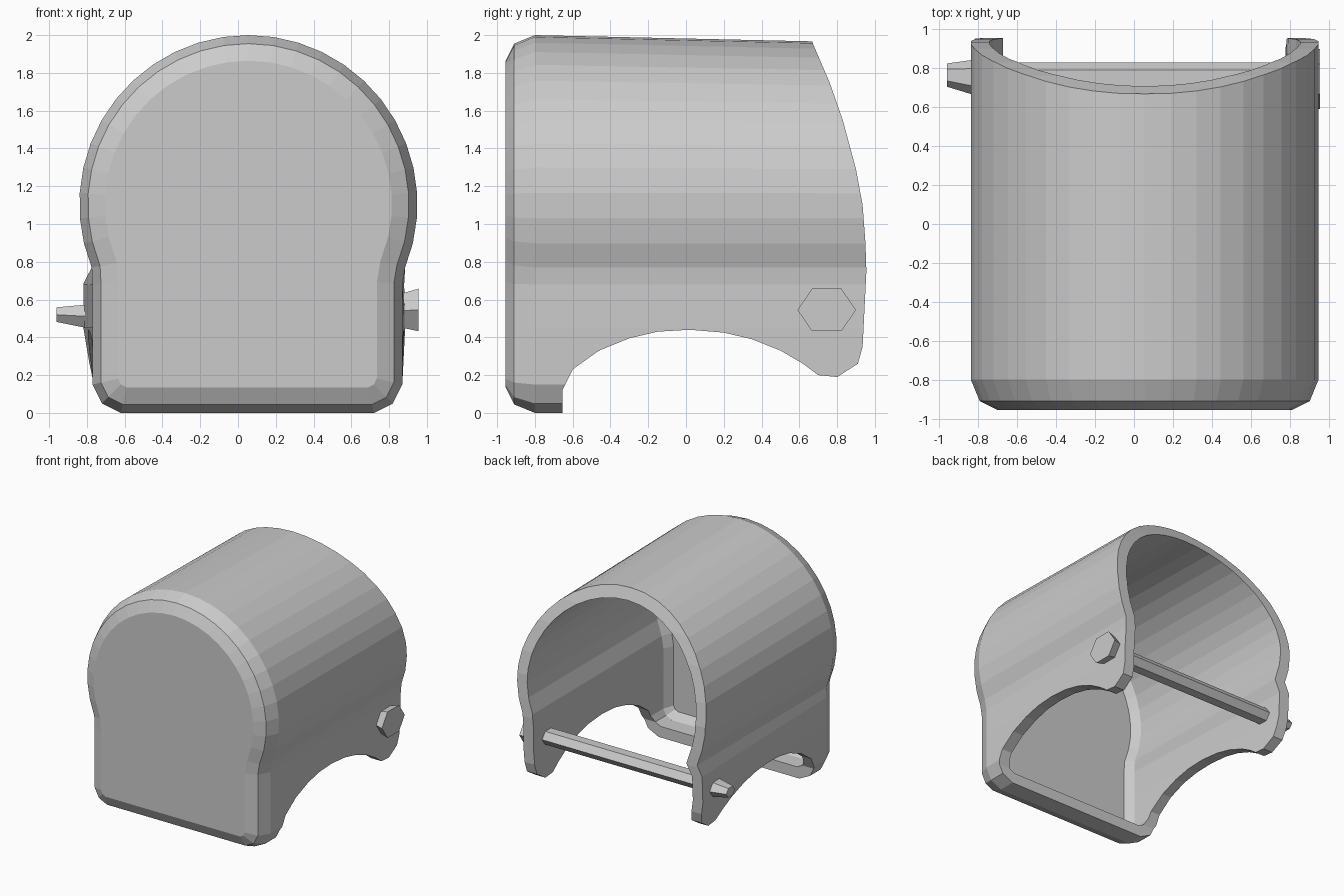
import bpy, bmesh, math
from mathutils import Vector

if "Cube" in bpy.data.objects:
    bpy.data.objects.remove(bpy.data.objects["Cube"])


def outline(flare):
    """Keyhole front outline (x, z), counter-clockwise; flare widens the lower left, flattens the roof."""
    pts = [(-0.62, 0.0), (0.72, 0.0), (0.82, 0.05), (0.87, 0.15), (0.87 + 0.015 * flare, 0.45),
           (0.87 + 0.01 * flare, 0.68)]
    n = 26
    for i in range(n + 1):
        a = math.radians(-22 + 224 * i / n)
        rise = 0.895 * math.sin(a)
        if rise > 0:
            rise *= 1 - 0.045 * flare
        pts.append((0.055 + 0.895 * math.cos(a), 1.105 + rise))
    pts += [(-0.77 - 0.05 * flare, 0.68), (-0.77 - 0.05 * flare, 0.45), (-0.77, 0.15), (-0.72, 0.05)]
    return [Vector(p) for p in pts]


def inset(pts, d):
    """Move a closed outline inwards by d."""
    out = []
    for i, p in enumerate(pts):
        a = (p - pts[i - 1]).normalized()
        b = (pts[(i + 1) % len(pts)] - p).normalized()
        na, nb = Vector((-a.y, a.x)), Vector((-b.y, b.x))
        out.append(p + (na + nb) * (d / (1 + na.dot(nb))))
    return out


def loft(name, rings):
    """Closed solid through rings of 3D points."""
    bm = bmesh.new()
    vs = [[bm.verts.new(p) for p in r] for r in rings]
    n = len(vs[0])
    for r, s in zip(vs, vs[1:]):
        for i in range(n):
            j = (i + 1) % n
            bm.faces.new((r[i], r[j], s[j], s[i]))
    bm.faces.new(vs[0])
    bm.faces.new(vs[-1])
    bmesh.ops.recalc_face_normals(bm, faces=bm.faces)
    me = bpy.data.meshes.new(name)
    bm.to_mesh(me)
    bm.free()
    ob = bpy.data.objects.new(name, me)
    bpy.context.collection.objects.link(ob)
    return ob


def ring(pts, y):
    return [(p.x, y, p.y) for p in pts]


def boolean(ob, cutter, op):
    m = ob.modifiers.new("cut", 'BOOLEAN')
    m.object, m.operation, m.solver = cutter, op, 'EXACT'
    bpy.context.view_layer.objects.active = ob
    bpy.ops.object.modifier_apply(modifier=m.name)
    bpy.data.objects.remove(cutter)


# hood shell with a bevelled closed front
front, back = outline(0), outline(1)
shell = loft("hood_shell", [ring(inset(front, 0.135), -0.955), ring(inset(front, 0.045), -0.91),
                            ring(front, -0.80), ring(back, 0.99)])

# hollow interior, open at the back
hollow = loft("hollow", [ring(inset(front, 0.14), -0.875), ring(inset(front, 0.095), -0.80),
                         ring(inset(back, 0.095), 1.0)])
boolean(shell, hollow, 'DIFFERENCE')

# side silhouette: swept back edge and arched bottom
side = [(-1.1, -0.1), (-0.655, -0.1), (-0.655, 0.12), (-0.60, 0.23), (-0.46, 0.33), (-0.30, 0.395),
        (-0.15, 0.43), (0.02, 0.44), (0.20, 0.425), (0.35, 0.39), (0.50, 0.33), (0.62, 0.26),
        (0.70, 0.20), (0.80, 0.19), (0.91, 0.26), (0.935, 0.35), (0.955, 0.75), (0.95, 0.90),
        (0.935, 1.10), (0.90, 1.29), (0.83, 1.55), (0.76, 1.75), (0.67, 1.96), (0.65, 2.1), (-1.1, 2.1)]
boolean(shell, loft("side_shape", [[(x, y, z) for y, z in side] for x in (-1.2, 1.2)]), 'INTERSECT')


def hexagon(x, y, z, ry, rz):
    return [(x, y + ry * math.cos(k * math.pi / 3), z + rz * math.sin(k * math.pi / 3)) for k in range(6)]


# cross bar and its end pegs
loft("cross_bar", [hexagon(x, 0.75, 0.525, 0.08, 0.065) for x in (-0.78, 0.84)])
loft("left_peg", [hexagon(-0.78, 0.75, 0.51, 0.10, 0.075), hexagon(-0.96, 0.765, 0.52, 0.06, 0.045)])
loft("right_peg", [hexagon(0.82, 0.75, 0.54, 0.11, 0.09), hexagon(0.955, 0.745, 0.545, 0.155, 0.13)])
